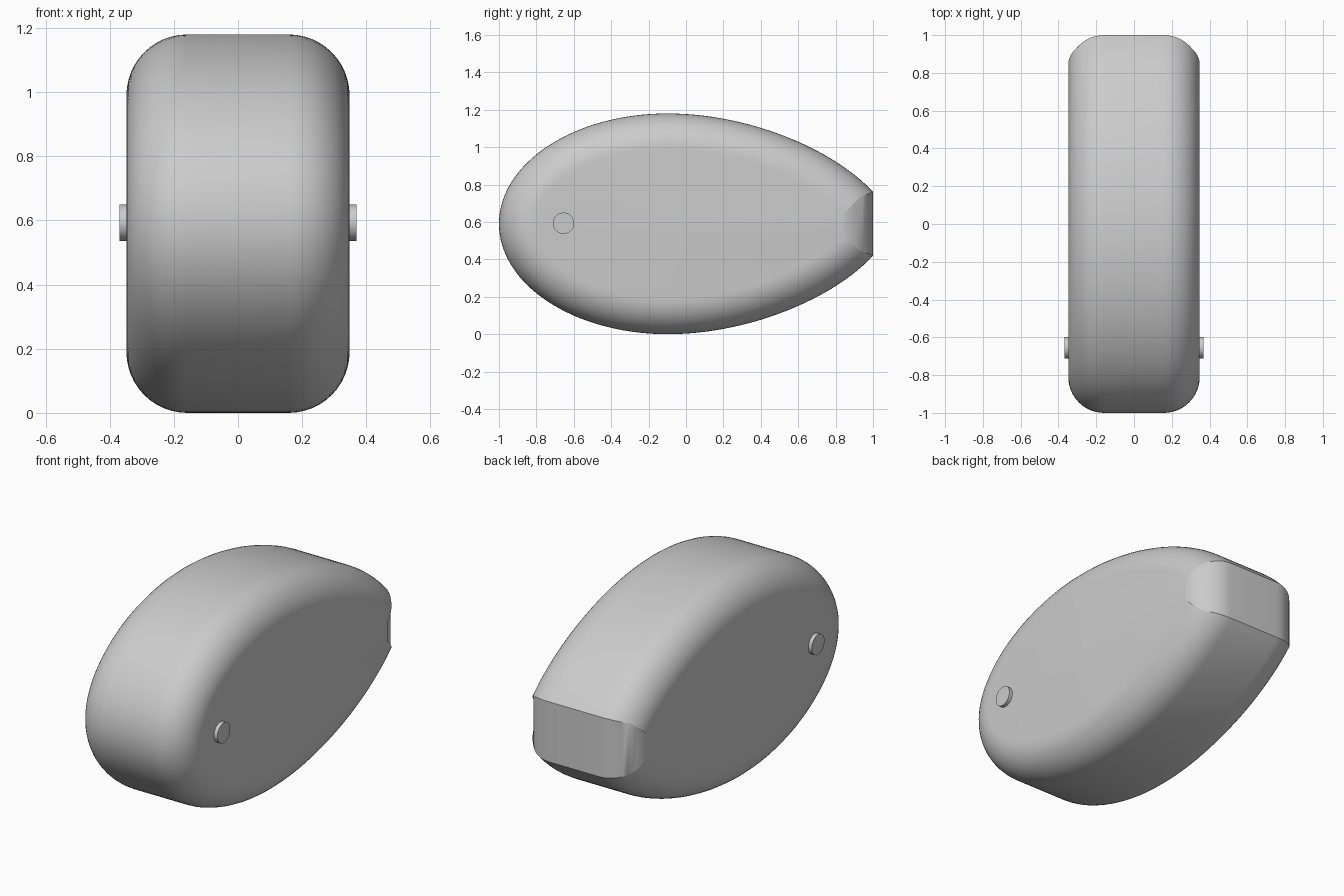
import bpy, bmesh, math
from mathutils import Vector
from mathutils.geometry import interpolate_bezier

cube = bpy.data.objects.get("Cube")
if cube:
    bpy.data.objects.remove(cube)

HALF_WIDTH, ROUND, MID_Z, HALF_HEIGHT = 0.348, 0.19, 0.59, 0.59
ROUND_STEPS = 12

grey = bpy.data.materials.new("plain grey")
grey.use_nodes = True
grey.diffuse_color = (0.6, 0.6, 0.6, 1)
grey.node_tree.nodes["Principled BSDF"].inputs["Base Color"].default_value = (0.6, 0.6, 0.6, 1)


def add_object(name, bm):
    bmesh.ops.recalc_face_normals(bm, faces=bm.faces)
    mesh = bpy.data.meshes.new(name)
    bm.to_mesh(mesh)
    bm.free()
    mesh.materials.append(grey)
    obj = bpy.data.objects.new(name, mesh)
    bpy.context.collection.objects.link(obj)
    bpy.ops.object.select_all(action='DESELECT')
    obj.select_set(True)
    bpy.context.view_layer.objects.active = obj
    bpy.ops.object.shade_smooth_by_angle(angle=math.radians(30))
    return obj


def body_profile():
    """Side outline (y, height from the middle), blunt nose and cut-off tail."""
    nose = [Vector((-0.1 - 0.9 * math.cos(a), HALF_HEIGHT * math.sin(a)))
            for a in (math.pi / 2 * i / 32 for i in range(32))]
    tail = [Vector(p[:2]) for p in interpolate_bezier(
        Vector((-0.1, HALF_HEIGHT, 0)), Vector((0.35, HALF_HEIGHT, 0)),
        Vector((0.8, 0.39, 0)), Vector((1, 0.17, 0)), 32)]
    upper = nose + tail
    return upper + [Vector((p.x, -p.y)) for p in reversed(upper[1:])]


def inset(points, distance):
    """Move a clockwise outline inwards with mitred corners."""
    result = []
    for i, p in enumerate(points):
        d1 = (p - points[i - 1]).normalized()
        d2 = (points[(i + 1) % len(points)] - p).normalized()
        n1, n2 = Vector((d1.y, -d1.x)), Vector((d2.y, -d2.x))
        result.append(p + (n1 + n2) * distance / (1 + n1.dot(n2)))
    return result


# Body: stacked outlines with a quarter-round at each side
outline = body_profile()
angles = [math.pi / 2 * i / ROUND_STEPS for i in range(ROUND_STEPS + 1)]
half = [(HALF_WIDTH - ROUND + ROUND * math.sin(a), ROUND * (1 - math.cos(a))) for a in angles]
stations = [(-x, d) for x, d in reversed(half)] + half
bm = bmesh.new()
rings = [[bm.verts.new((x, p.x, MID_Z + p.y)) for p in inset(outline, d)] for x, d in stations]
for r1, r2 in zip(rings, rings[1:]):
    for i in range(len(r1)):
        bm.faces.new((r1[i - 1], r1[i], r2[i], r2[i - 1]))
bm.faces.new(rings[0])
bm.faces.new(rings[-1])
add_object("body", bm)

# Small round pins on both sides
for side, name in ((1, "left_pin"), (-1, "right_pin")):
    bm = bmesh.new()
    bmesh.ops.create_cone(bm, cap_ends=True, segments=48, radius1=0.057, radius2=0.057, depth=0.06)
    for v in bm.verts:
        v.co = Vector((v.co.z + side * 0.339, v.co.x - 0.655, v.co.y + 0.593))
    add_object(name, bm)
